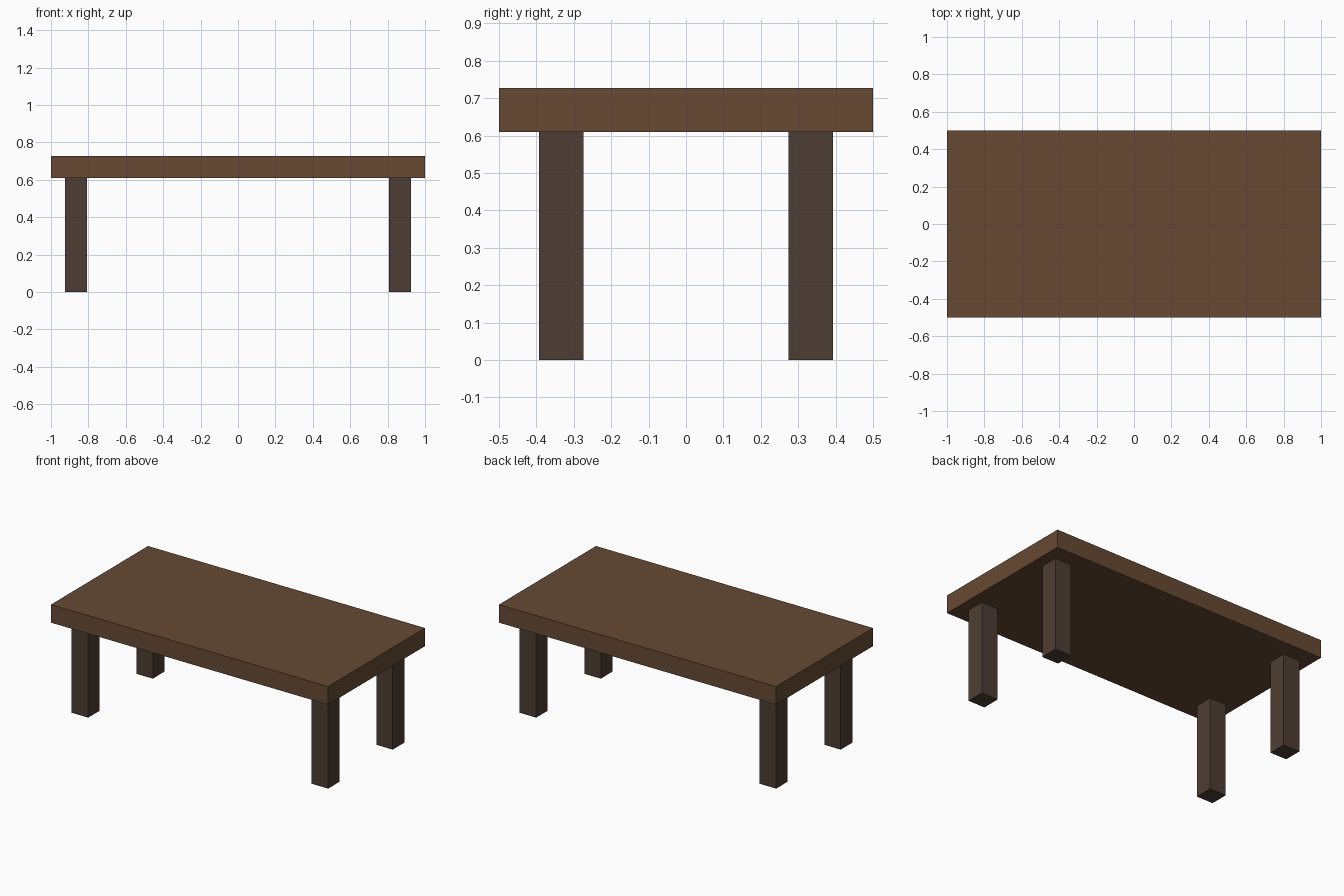
import bpy

if "Cube" in bpy.data.objects:
    bpy.data.objects.remove(bpy.data.objects["Cube"])

TOP_Z, UNDER_Z = 0.727, 0.609
LEG_W, LEG_X, LEG_Y = 0.119, 0.866, 0.333


def material(name, color):
    mat = bpy.data.materials.new(name)
    mat.diffuse_color = (*color, 1.0)
    mat.use_nodes = True
    mat.node_tree.nodes["Principled BSDF"].inputs["Base Color"].default_value = mat.diffuse_color
    return mat


def box(name, center, size, mat):
    bpy.ops.mesh.primitive_cube_add(size=1, location=center)
    obj = bpy.context.object
    obj.name = name
    obj.scale = size
    bpy.ops.object.transform_apply(location=False, rotation=False, scale=True)
    obj.data.materials.append(mat)
    return obj


wood = material("brown_wood", (0.133, 0.067, 0.033))
dark_wood = material("dark_wood", (0.074, 0.048, 0.033))

# Thick rectangular slab
box("table_top", (0, 0, (TOP_Z + UNDER_Z) / 2), (2, 1, TOP_Z - UNDER_Z), wood)

# Four square legs, inset from the corners
for side_y, depth in ((-1, "front"), (1, "back")):
    for side_x, side in ((-1, "left"), (1, "right")):
        box(f"{depth}_{side}_leg", (side_x * LEG_X, side_y * LEG_Y, UNDER_Z / 2),
            (LEG_W, LEG_W, UNDER_Z), dark_wood)
